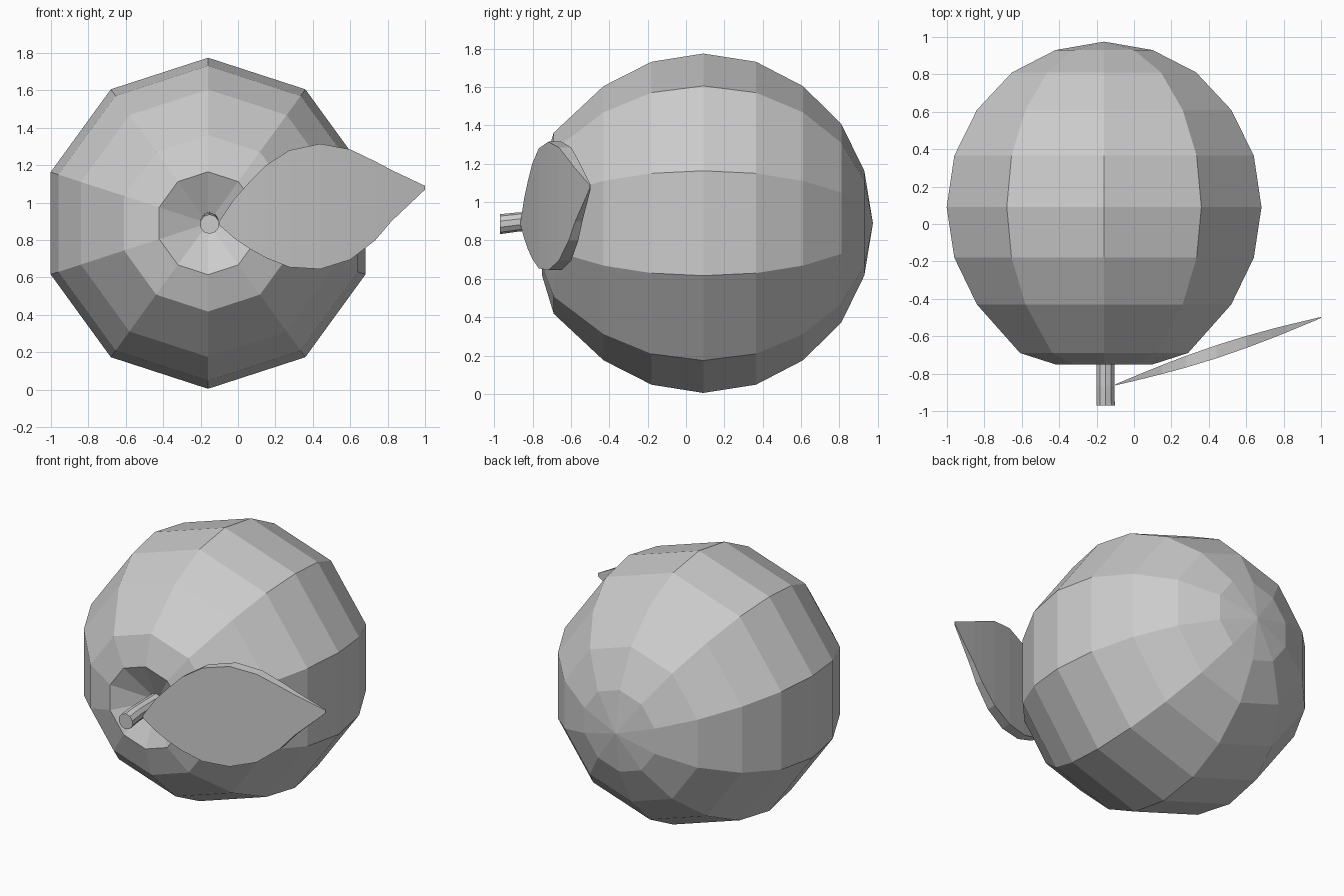
import bpy
from math import sin, cos, pi

if "Cube" in bpy.data.objects:
    bpy.data.objects.remove(bpy.data.objects["Cube"])


def make(name, verts, faces):
    me = bpy.data.meshes.new(name)
    me.from_pydata(verts, [], faces)
    me.validate()
    ob = bpy.data.objects.new(name, me)
    bpy.context.collection.objects.link(ob)
    return ob


def lathe_y(name, rings, sides, cx):
    """Rings of (y, radius, centre z) along y; zero radius makes a pole."""
    verts, idx, faces = [], [], []
    for y, r, cz in rings:
        n = sides if r > 0 else 1
        idx.append([len(verts) + i % n for i in range(sides)])
        for i in range(n):
            a = pi / 2 + 2 * pi * i / sides
            verts.append((cx + r * cos(a), y, cz + r * sin(a)))
    for a, b in zip(idx, idx[1:]):
        for i in range(sides):
            j = (i + 1) % sides
            quad = [a[i], a[j], b[j], b[i]]
            faces.append(list(dict.fromkeys(quad)))
    return make(name, verts, faces)


# Fruit body: ten-sided, lying on its side with a dimple at the front
profile = [(-0.62, 0), (-0.75, 0.275), (-0.69, 0.472), (-0.43, 0.715),
           (-0.18, 0.842), (0.09, 0.885), (0.365, 0.842), (0.61, 0.715),
           (0.81, 0.518), (0.93, 0.273), (0.975, 0)]
lathe_y("fruit_body", [(y, r, 0.89) for y, r in profile], 10, -0.16)

# Stem, slightly bent
lathe_y("stem", [(-0.97, 0, 0.885), (-0.97, 0.052, 0.885), (-0.87, 0.05, 0.897),
                 (-0.6, 0.05, 0.9), (-0.6, 0, 0.9)], 10, -0.152)

# Leaf: lens-shaped slab, stations of (x, lower z, upper z)
stations = [(-0.10, 0.88, 0.90), (-0.02, 0.81, 1.02), (0.06, 0.755, 1.11),
            (0.15, 0.705, 1.20), (0.275, 0.655, 1.28), (0.44, 0.645, 1.315),
            (0.60, 0.695, 1.285), (0.735, 0.80, 1.22), (0.82, 0.90, 1.175),
            (1.0, 1.07, 1.09)]
verts, faces = [], []
for x, lo, hi in stations:
    u = (x + 0.10) / 1.10
    y = -0.86 + 0.36 * u
    t = 0.003 + 0.032 * sin(pi * u)
    verts += [(x, y - t, lo), (x, y - t, hi), (x, y + t, hi), (x, y + t, lo)]
for s in range(len(stations) - 1):
    for k in range(4):
        a, b = 4 * s + k, 4 * s + (k + 1) % 4
        faces.append((a, a + 4, b + 4, b))
n = len(verts)
faces += [(0, 1, 2, 3), (n - 1, n - 2, n - 3, n - 4)]
make("leaf", verts, faces)

# Make every face point outward
import bmesh
for ob in bpy.data.objects:
    bm = bmesh.new()
    bm.from_mesh(ob.data)
    bmesh.ops.recalc_face_normals(bm, faces=bm.faces)
    bm.to_mesh(ob.data)
    bm.free()
